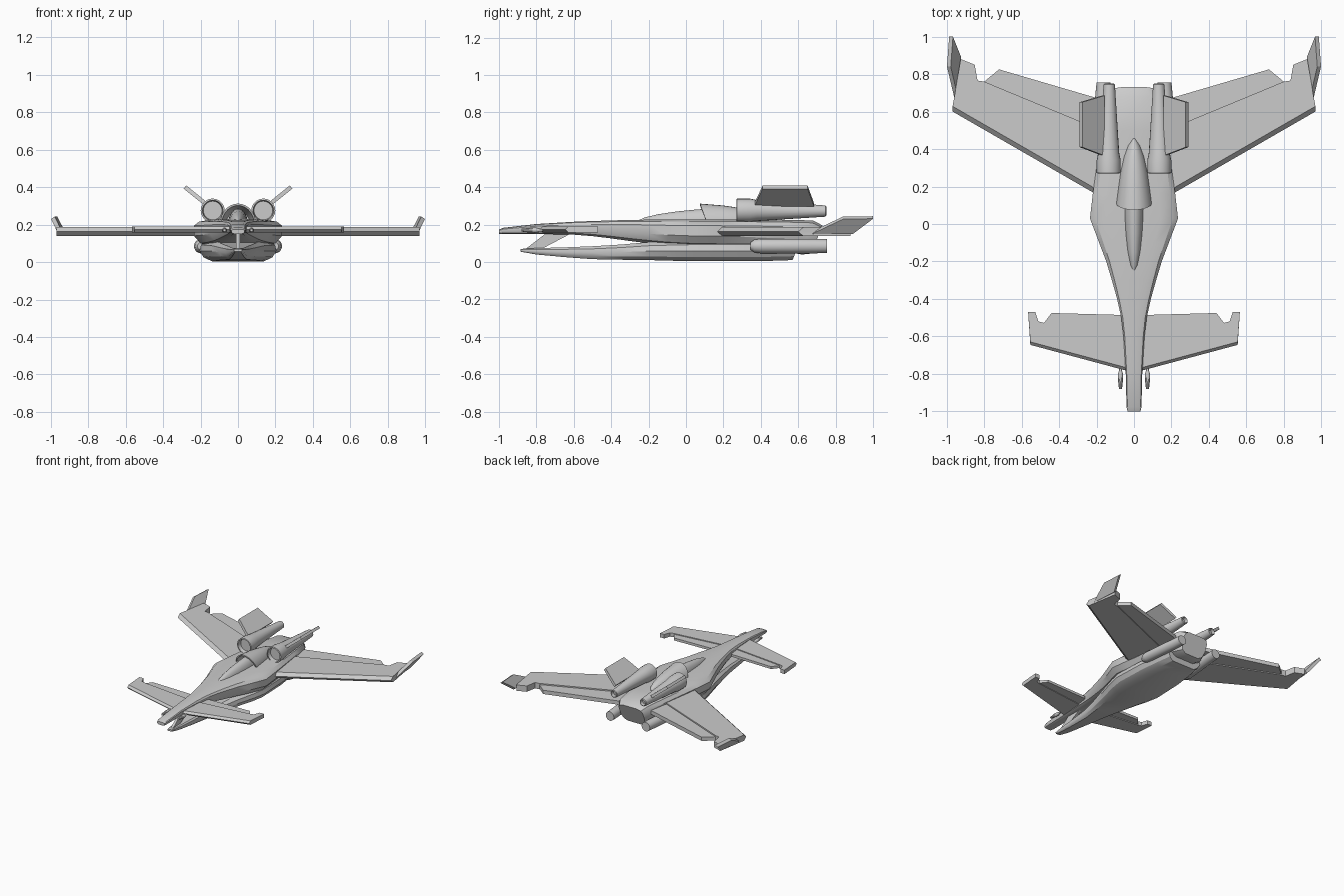
import bpy, bmesh, math
from mathutils import Vector


def loft(name, rings, mirror=False, angle=30):
    """Skin a stack of equal-length point rings and cap both ends."""
    bm = bmesh.new()
    vs = [[bm.verts.new(p) for p in r] for r in rings]
    n = len(rings[0])
    for a, b in zip(vs, vs[1:]):
        for i in range(n):
            j = (i + 1) % n
            bm.faces.new((a[i], a[j], b[j], b[i]))
    bm.faces.new(vs[0])
    bm.faces.new(vs[-1])
    bmesh.ops.recalc_face_normals(bm, faces=bm.faces)
    me = bpy.data.meshes.new(name)
    bm.to_mesh(me)
    bm.free()
    ob = bpy.data.objects.new(name, me)
    bpy.context.collection.objects.link(ob)
    if mirror:
        ob.modifiers.new("Mirror", 'MIRROR')
    bpy.ops.object.select_all(action='DESELECT')
    ob.select_set(True)
    bpy.context.view_layer.objects.active = ob
    bpy.ops.object.shade_smooth_by_angle(angle=math.radians(angle))
    return ob


def hull_ring(half, y, w, lo, hi, slant=0):
    pts = half + [(-x, z) for x, z in reversed(half)]
    return [(x * w, y + slant * (z - 0.5), lo + z * (hi - lo)) for x, z in pts]


def tube(name, stations, n=20):
    """Mirrored round body; stations are (x, y, z, radius)."""
    ang = [2 * math.pi * i / n for i in range(n)]
    loft(name, [[(x + r * math.cos(a), y, z + r * math.sin(a)) for a in ang]
                for x, y, z, r in stations], True, 35)


def arch(y, w, top, slant=0, base=0.2, n=14):
    ang = [math.pi * i / n for i in range(n + 1)]
    return [(w * math.cos(a), y - slant * math.sin(a),
             base + (top - base) * math.sin(a)) for a in ang]


def plate(name, outline, z0, z1, edge=0.0):
    """Flat mirrored plate; its first two points form a pointed leading edge."""
    def ring(z, d):
        return [(x, y + (d if i < 2 else 0), z) for i, (x, y) in enumerate(outline)]
    loft(name, [ring(z0, edge), ring((z0 + z1) / 2, 0), ring(z1, edge)], True, 10)


def fin(name, corners, thick):
    c = [Vector(p) for p in corners]
    nrm = (c[1] - c[0]).cross(c[3] - c[0]).normalized() * thick / 2
    loft(name, [[p - nrm for p in c], [p + nrm for p in c]], True, 10)


# Upper fuselage with long beak nose
upper = [(.6, 1), (.88, .93), (1, .78), (1, .4), (.85, .12), (.55, 0)]
loft("upper_fuselage", [hull_ring(upper, *s) for s in [
    (-1, .034, .15, .174), (-.975, .04, .15, .183), (-.8, .044, .15, .203),
    (-.6, .056, .146, .215), (-.5, .068, .138, .219), (-.4, .09, .126, .222),
    (-.3, .118, .112, .225), (-.2, .148, .1, .226), (-.1, .186, .09, .226),
    (.03, .235, .082, .226), (.16, .22, .08, .226), (.3, .2, .075, .226),
    (.5, .17, .06, .226), (.65, .14, .04, .222, .06), (.7, .11, .045, .195, .06)]])

# Lower hull and jaw
lower = [(.75, 1), (.96, .8), (1, .5), (.9, .2), (.68, 0)]
loft("lower_hull", [hull_ring(lower, *s) for s in [
    (-.885, .022, .055, .07), (-.8, .035, .04, .074), (-.65, .05, .026, .078),
    (-.5, .066, .015, .084), (-.35, .1, .012, .093), (-.2, .142, .01, .106),
    (-.05, .185, .006, .112), (.05, .205, .004, .115), (.3, .195, .004, .115),
    (.45, .175, .006, .115), (.59, .15, .01, .115, .04)]])

# Slanted strut between nose and jaw
strut = [(-.87, .06), (-.79, .06), (-.6, .16), (-.74, .16)]
loft("nose_strut", [[(x, y, z) for y, z in strut] for x in (-.01, .01)], angle=10)

# Canopy and the hood behind it
loft("canopy", [arch(*s) for s in [
    (-.25, .01, .225), (-.22, .024, .238), (-.15, .037, .255), (-.05, .047, .27),
    (.05, .052, .28), (.12, .053, .285), (.25, .045, .285)]])
loft("dorsal_hood", [arch(*s) for s in [
    (.22, .065, .27), (.115, .087, .302, .04), (.115, .097, .312, .04),
    (.2, .085, .302), (.28, .074, .29), (.36, .056, .275), (.42, .034, .255),
    (.455, .01, .23)]])

# Engines above and below the wing roots
tube("upper_engine", [(.135, .3, .275, .05), (.135, .27, .275, .055),
                      (.135, .272, .275, .064), (.135, .34, .275, .064),
                      (.135, .38, .275, .056), (.132, .745, .272, .03),
                      (.132, .75, .272, .024), (.132, .72, .272, .022)])
tube("lower_engine", [(.196, .345, .085, .02), (.196, .365, .085, .034),
                      (.196, .4, .085, .039), (.168, .68, .085, .039),
                      (.163, .755, .085, .037)])

# Canted fins on the upper engines
fin("engine_fin", [(.165, .365, .305), (.165, .685, .305),
                   (.283, .65, .4), (.283, .41, .4)], .022)

# Main wings, flaps and winglets
plate("main_wing", [(.1, .1), (.968, .6), (.955, .7), (.925, .88), (.85, .85),
                    (.835, .765), (.8, .76), (.1, .47)], .138, .186, .028)
plate("wing_flap", [(.1, .46), (.805, .755), (.72, .825), (.1, .643)], .145, .176)
fin("winglet", [(.948, .67, .155), (.932, .89, .155),
                (.976, 1.0, .238), (.988, .84, .236)], .024)

# Canards and their flaps
plate("canard", [(.02, -.788), (.553, -.645), (.565, -.47), (.527, -.47),
                 (.51, -.52), (.48, -.528), (.02, -.58)], .158, .19, .016)
plate("canard_flap", [(.02, -.59), (.483, -.532), (.44, -.475), (.08, -.485),
                      (.02, -.5)], .163, .183)

# Nose guns
tube("nose_gun", [(.072, -.88, .17, .008), (.072, -.83, .17, .014),
                  (.072, -.8, .17, .014), (.072, -.78, .17, .007),
                  (.072, -.74, .17, .007)], 10)
